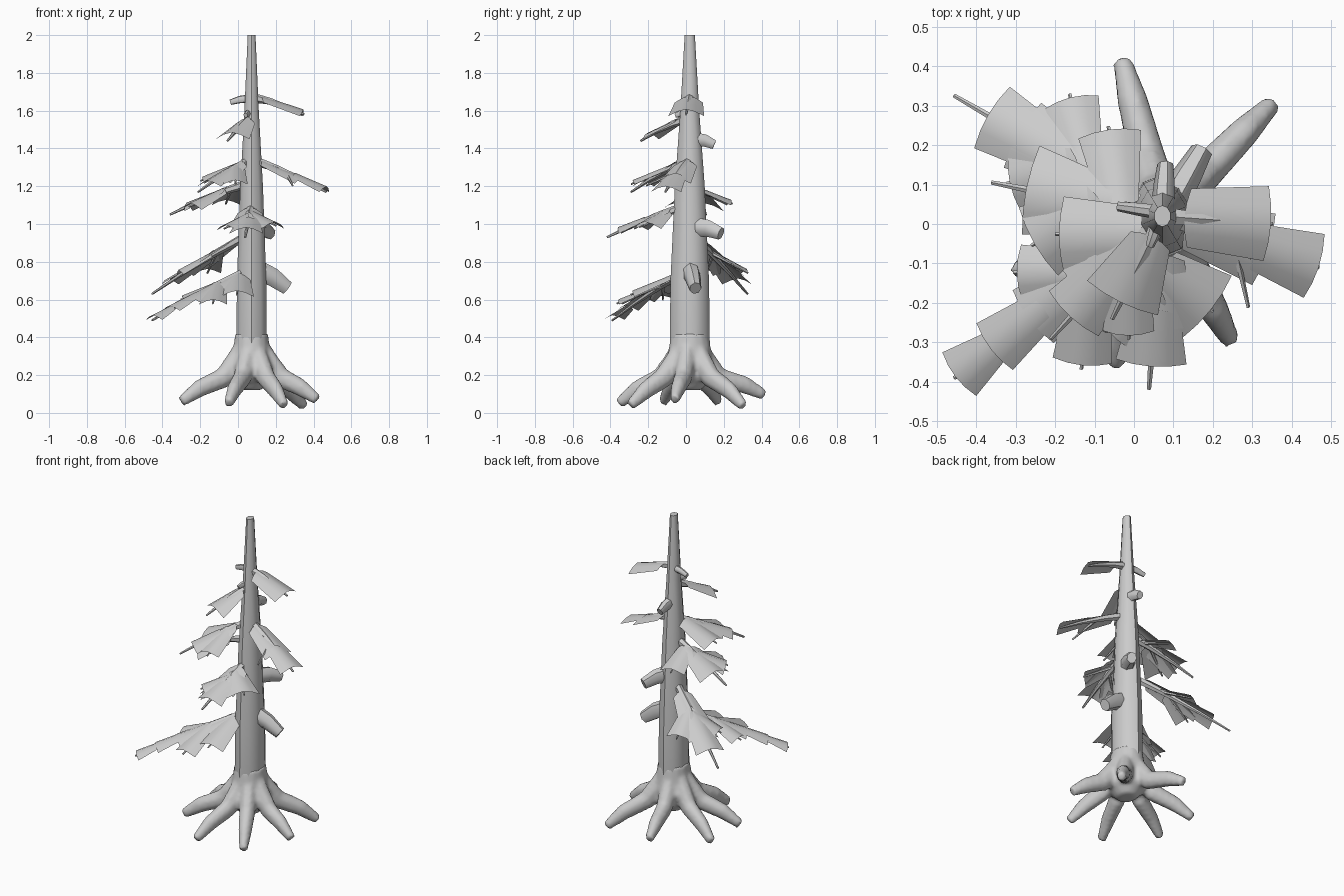
import bpy, bmesh, math
from mathutils import Vector, Quaternion

if "Cube" in bpy.data.objects:
    bpy.data.objects.remove(bpy.data.objects["Cube"])

UP = Vector((0, 0, 1))
AXIS = Vector((0.072, 0.02, 0))


def finish(name, bm, angle=40, solid=True):
    if solid:
        bmesh.ops.recalc_face_normals(bm, faces=bm.faces)
    me = bpy.data.meshes.new(name)
    bm.to_mesh(me)
    bm.free()
    ob = bpy.data.objects.new(name, me)
    bpy.context.collection.objects.link(ob)
    bpy.ops.object.select_all(action='DESELECT')
    ob.select_set(True)
    bpy.context.view_layer.objects.active = ob
    bpy.ops.object.shade_smooth_by_angle(angle=math.radians(angle))
    return ob


def tube(bm, pts, radii, n=6, squash=1.0):
    """Tapered tube through points, capped at both ends."""
    pts = [Vector(p) for p in pts]
    rings = []
    for i, (p, r) in enumerate(zip(pts, radii)):
        t = (pts[min(i + 1, len(pts) - 1)] - pts[max(i - 1, 0)]).normalized()
        side = Vector((1, 0, 0)) if abs(t.z) > 0.99 else t.cross(UP).normalized()
        up = side.cross(t)
        ring = []
        for k in range(n):
            a = math.tau * (k + 0.5) / n
            ring.append(bm.verts.new(p + side * r * squash * math.cos(a) + up * r * math.sin(a)))
        rings.append(ring)
    for a, b in zip(rings, rings[1:]):
        for k in range(n):
            bm.faces.new((a[k], a[(k + 1) % n], b[(k + 1) % n], b[k]))
    bm.faces.new(rings[0])
    bm.faces.new(rings[-1])


def card(bm, p, d, length, w0, w1):
    """Needle sheet: widens outward, folded down over its branch."""
    side = UP.cross(d).normalized()
    rows = []
    for u in (0, 0.5, 1):
        half = (w0 + (w1 - w0) * u) / 2
        row = []
        for v in (-1, -0.5, 0, 0.5, 1):
            q = p + d * (length * u - 0.012 * v * v * (2 * u - 1)) + side * half * v
            row.append(bm.verts.new(q + UP * (0.018 - 0.42 * half * abs(v) ** 1.6)))
        rows.append(row)
    for a, b in zip(rows, rows[1:]):
        for k in range(4):
            bm.faces.new((a[k], b[k], b[k + 1], a[k + 1]))


def branch(i, start_z, tip, cards):
    """Branch from the trunk axis; cards are (t, yaw, length, inner and outer width)."""
    start, tip = AXIS + UP * start_z, Vector(tip)
    wood, leaf = bmesh.new(), bmesh.new()
    at = lambda t: start.lerp(tip, t) + UP * 0.05 * t * (1 - t)
    tube(wood, [at(t) for t in (0, 0.35, 0.7, 1)], (0.026, 0.018, 0.011, 0.006))
    flat = Vector((tip.x - start.x, tip.y - start.y, 0))
    slope = (tip.z - start.z) / flat.length
    for t, yaw, length, w0, w1 in cards:
        d = Quaternion(UP, math.radians(yaw)) @ flat.normalized()
        d.z = slope
        p = at(t)
        if yaw:
            tube(wood, [p, p + d * length * 1.04], (0.01, 0.005), 5)
        if w1:
            card(leaf, p, d, length, w0, w1)
    finish(f"branch_{i}", wood)
    finish(f"foliage_{i}", leaf, 40, False)


# Trunk
bm = bmesh.new()
profile = ((0.20, 0.095), (0.36, 0.106), (0.7, 0.102), (1.2, 0.079), (1.6, 0.05), (2.0, 0.027))
tube(bm, [AXIS + UP * z for z, r in profile], [r for z, r in profile], 10, 0.8)
finish("trunk", bm)

# Spreading roots, given by their tips, blended into a flared core
bm = bmesh.new()
tube(bm, [AXIS + UP * z for z in (0.12, 0.18, 0.28, 0.42)], (0.06, 0.12, 0.122, 0.1), 14, 0.88)
for tip in ((-0.03, 0.415, 0.095), (0.35, 0.305, 0.035), (0.42, -0.06, 0.07), (0.245, -0.295, 0.04),
            (-0.05, -0.355, 0.05), (-0.3, -0.12, 0.06), (-0.3, 0.17, 0.06)):
    tip = Vector(tip)
    out = Vector((tip.x - AXIS.x, tip.y - AXIS.y, 0))
    h = out.normalized()
    pts = [AXIS + h * r + UP * z for r, z in ((0.04, 0.37), (0.085, 0.27), (0.16, 0.185))]
    pts += [AXIS + h * out.length * 0.74 + UP * (0.10 + tip.z * 0.5), tip]
    tube(bm, pts, (0.045, 0.064, 0.057, 0.048, 0.03), 8, 0.85)
ob = finish("roots", bm, 60)
mod = ob.modifiers.new("blend", 'REMESH')
mod.mode = 'VOXEL'
mod.voxel_size = 0.013
mod.use_smooth_shade = True
mod = ob.modifiers.new("soften", 'SMOOTH')
mod.factor = 0.5
mod.iterations = 4

# Broken branch stubs
bm = bmesh.new()
for a, b, r in (((0.09, 0.02, 0.76), (0.262, 0.05, 0.66), 0.05),
                ((0.09, 0.04, 0.985), (0.172, 0.185, 0.95), 0.046),
                ((0.075, 0.04, 1.45), (0.08, 0.15, 1.42), 0.033),
                ((0.07, 0.03, 1.665), (-0.04, 0.045, 1.645), 0.02),
                ((0.06, 0.0, 1.585), (0.04, -0.055, 1.575), 0.018)):
    mid = Vector(a).lerp(Vector(b), 0.55) + UP * r * 0.25
    tube(bm, [a, mid, b], (r * 1.15, r, r * 0.75), 7, 0.85)
finish("stubs", bm, 50)

# Living branches with their needle sheets, top to bottom
branch(1, 1.67, (0.35, 0.0, 1.58), [(0.2, 0, 0.22, 0.15, 0.19)])
branch(2, 1.34, (0.468, -0.11, 1.17), [
    (0.15, 0, 0.22, 0.13, 0.19), (0.58, 0, 0.175, 0.12, 0.17), (0.45, -59, 0.17, 0, 0)])
branch(3, 1.56, (-0.055, -0.24, 1.44), [(0.2, 0, 0.185, 0.11, 0.2)])
branch(4, 1.34, (-0.21, -0.29, 1.17), [
    (0.2, 0, 0.2, 0.11, 0.19), (0.42, 0, 0.17, 0.13, 0.17),
    (0.15, -48, 0.22, 0.14, 0.19), (0.3, 42, 0.21, 0.1, 0.13)])
branch(5, 1.22, (-0.36, 0.105, 1.05), [
    (0.3, 0, 0.22, 0.14, 0.23), (0.25, -71, 0.2, 0.1, 0.16), (0.35, 41, 0.2, 0.12, 0.2)])
branch(6, 1.1, (0.038, -0.418, 0.93), [
    (0.22, 0, 0.19, 0.13, 0.2), (0.54, 0, 0.145, 0.13, 0.18),
    (0.3, 56, 0.17, 0.12, 0.2), (0.4, -44, 0.17, 0.1, 0.16)])
branch(7, 0.95, (-0.455, 0.325, 0.63), [
    (0.18, 0, 0.2, 0.12, 0.2), (0.38, 0, 0.19, 0.13, 0.19), (0.56, 0, 0.17, 0.14, 0.18),
    (0.35, -46, 0.2, 0.08, 0.14), (0.4, 42, 0.18, 0.11, 0.15)])
branch(8, 0.76, (-0.455, -0.39, 0.49), [
    (0.16, 0, 0.2, 0.1, 0.18), (0.37, 0, 0.18, 0.12, 0.17), (0.57, 0, 0.17, 0.1, 0.15),
    (0.8, 0, 0.13, 0.09, 0.14), (0.34, 46, 0.24, 0.1, 0.15), (0.34, -37, 0.19, 0.1, 0.14),
    (0.13, 50, 0.25, 0.12, 0.18)])
